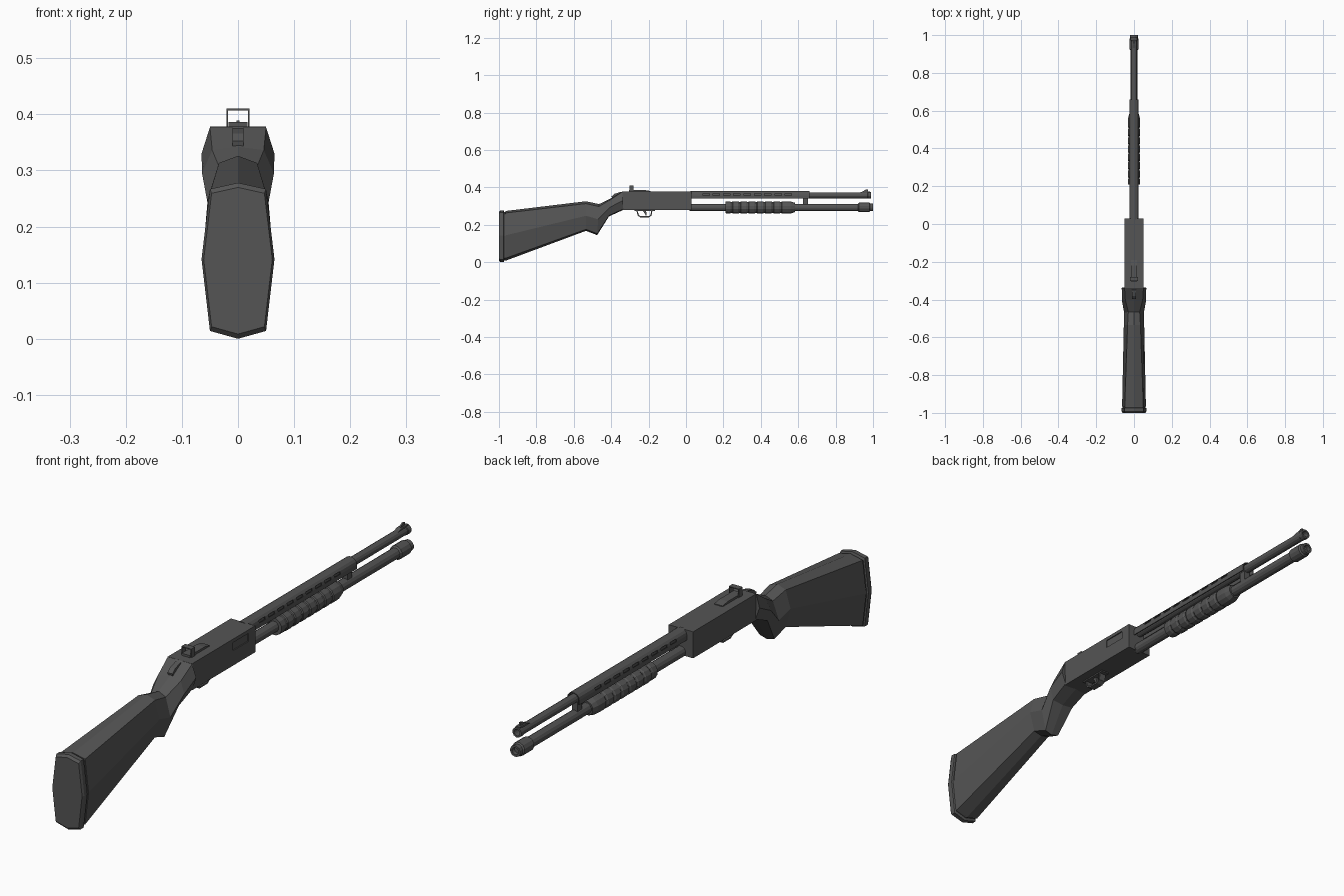
import bpy, bmesh
from math import sin, cos, pi, radians

if "Cube" in bpy.data.objects:
    bpy.data.objects.remove(bpy.data.objects["Cube"])

dark = bpy.data.materials.new("dark_grey")
dark.diffuse_color = (.09, .09, .09, 1)
dark.use_nodes = True
dark.node_tree.nodes["Principled BSDF"].inputs["Base Color"].default_value = dark.diffuse_color


def make(name, verts, faces):
    me = bpy.data.meshes.new(name)
    me.from_pydata(verts, [], faces)
    bm = bmesh.new()
    bm.from_mesh(me)
    bmesh.ops.recalc_face_normals(bm, faces=bm.faces)
    bm.to_mesh(me)
    bm.free()
    me.materials.append(dark)
    ob = bpy.data.objects.new(name, me)
    bpy.context.collection.objects.link(ob)
    return ob


def loft(name, rings):
    """Skin a list of equal-sized rings and cap both ends."""
    n = len(rings[0])
    verts = [p for r in rings for p in r]
    faces = [(k * n + i, k * n + (i + 1) % n, (k + 1) * n + (i + 1) % n, (k + 1) * n + i)
             for k in range(len(rings) - 1) for i in range(n)]
    faces += [tuple(range(n)), tuple(range(len(verts) - n, len(verts)))]
    return make(name, verts, faces)


def lathe(name, z, profile, sides=12):
    """Revolve (y, radius) pairs round an axis parallel to y."""
    return loft(name, [[(r * cos(2 * pi * (i + .5) / sides), y, z + r * sin(2 * pi * (i + .5) / sides))
                        for i in range(sides)] for y, r in profile])


def prism(name, pts, hw):
    """Extrude a (y, z) outline across x."""
    return loft(name, [[(x, y, z) for y, z in pts] for x in (-hw, hw)])


def box(name, x, y, z):
    return loft(name, [[(x[0], b, z[0]), (x[1], b, z[0]), (x[1], b, z[1]), (x[0], b, z[1])] for b in y])


def section(yt, zt, yb, zb, ws, wm, top=.96, s=1.0):
    """Eight-sided stock section between a top and a bottom point."""
    half = [(0, 1), (ws, top), (wm, .51), (ws, .05), (0, 0)]
    pts = half + [(-x, t) for x, t in half[3:0:-1]]
    ring = []
    for x, t in pts:
        t = .5 + (t - .5) * s
        ring.append((x * s, yb + (yt - yb) * t, zb + (zt - zb) * t))
    return ring


# stock with grip
loft("stock", [
    section(-.965, .274, -.965, .008, .049, .063),
    section(-.535, .326, -.535, .168, .034, .054, .92),
    section(-.465, .311, -.475, .145, .030, .052, .92),
    section(-.40, .342, -.412, .245, .046, .064, .94),
    section(-.34, .378, -.335, .28, .05, .065, .99)])

# butt pad with a groove in front of it
loft("butt_pad", [section(y, .278, y, 0, .05, .065, s=s) for y, s in
                  [(-1, .94), (-.992, 1), (-.975, 1), (-.972, .93), (-.96, .93)]])

# safety catch on the sloped tang
prism("safety_catch", [(-.395, .340), (-.398, .352), (-.382, .366), (-.35, .376), (-.34, .37)], .01)

# receiver with ejection port recess on the right
receiver = box("receiver", (-.05, .05), (-.34, .03), (.28, .378))
cutter = box("port_cutter", (.046, .07), (-.10, -.01), (.335, .365))
cutter.hide_render = True
mod = receiver.modifiers.new("port", 'BOOLEAN')
mod.object = cutter
mod.operation = 'DIFFERENCE'
mod.solver = 'EXACT'
bpy.context.view_layer.objects.active = receiver
bpy.ops.object.modifier_apply(modifier="port")
bpy.data.objects.remove(cutter)

# rear sight: base plus thin square frame
prism("rear_sight_base", [(-.305, .375), (-.305, .386), (-.22, .386), (-.19, .381), (-.19, .375)], .017)
for side in (-1, 1):
    box("rear_sight_post", sorted((side * .0175, side * .0205)), (-.302, -.28), (.376, .41))
box("rear_sight_bar", (-.0205, .0205), (-.302, -.28), (.407, .41))

# trigger guard ribbon and trigger
outer = [(-.268, .285), (-.258, .249), (-.244, .24), (-.198, .24), (-.184, .249), (-.178, .285)]
inner = [(-.184, .285), (-.190, .252), (-.201, .246), (-.241, .246), (-.252, .252), (-.262, .285)]
prism("trigger_guard", outer + inner, .013)
box("guard_plate", (-.016, .016), (-.275, -.165), (.275, .283))
prism("trigger", [(-.235, .28), (-.222, .263), (-.216, .25), (-.210, .25), (-.212, .265), (-.215, .28)], .005)

# barrel with open bore
BZ, MZ = .358, .293
lathe("barrel", BZ, [(.02, .0165), (.97, .0165), (.972, .0185), (.99, .0185), (.99, .012), (.93, .012)])

# magazine tube and end cap
lathe("magazine_tube", MZ, [(.02, .02), (.94, .02)])
lathe("magazine_cap", MZ, [(.92, .02), (.925, .026), (.98, .026), (.985, .021),
                           (1.0, .021), (1.0, .013), (.985, .013)])

# slotted heat shield: arched strip with skipped faces
arc = [(.0235, .341)] + [(.0235 * cos(radians(a)), BZ + .0215 * sin(radians(a)))
                         for a in (0, 25, 50, 75, 105, 130, 155, 180)] + [(-.0235, .341)]
ys = [.025, .09]
for k in range(9):
    ys += [.09 + k * .055 + .035, .09 + (k + 1) * .055]
ys[-1] = .66
n = len(arc)
verts = [(x, y, z) for y in ys for x, z in arc]
faces = [(k * n + i, k * n + i + 1, (k + 1) * n + i + 1, (k + 1) * n + i)
         for k in range(len(ys) - 1) for i in range(n - 1)
         if not (k % 2 == 1 and i in (1, 7))]
shield = make("heat_shield", verts, faces)
sol = shield.modifiers.new("thickness", 'SOLIDIFY')
sol.thickness = .003
sol.offset = 0

# clamp joining barrel and magazine tube
box("barrel_clamp", (-.011, .011), (.625, .652), (.305, .348))

# ribbed pump grip
prof = [(.21, .02), (.21, .032), (.235, .033)]
for k in range(7):
    y = .24 + k * .044
    prof += [(y, .031), (y + .006, .031), (y + .010, .034), (y + .039, .034)]
prof += [(.56, .033), (.582, .026), (.582, .02)]
lathe("pump_grip", MZ, prof)

# front sight ramp and blade
prism("front_sight_ramp", [(.92, .37), (.945, .378), (.985, .378), (.985, .37)], .009)
prism("front_sight_blade", [(.94, .376), (.962, .389), (.972, .389), (.975, .376)], .003)
